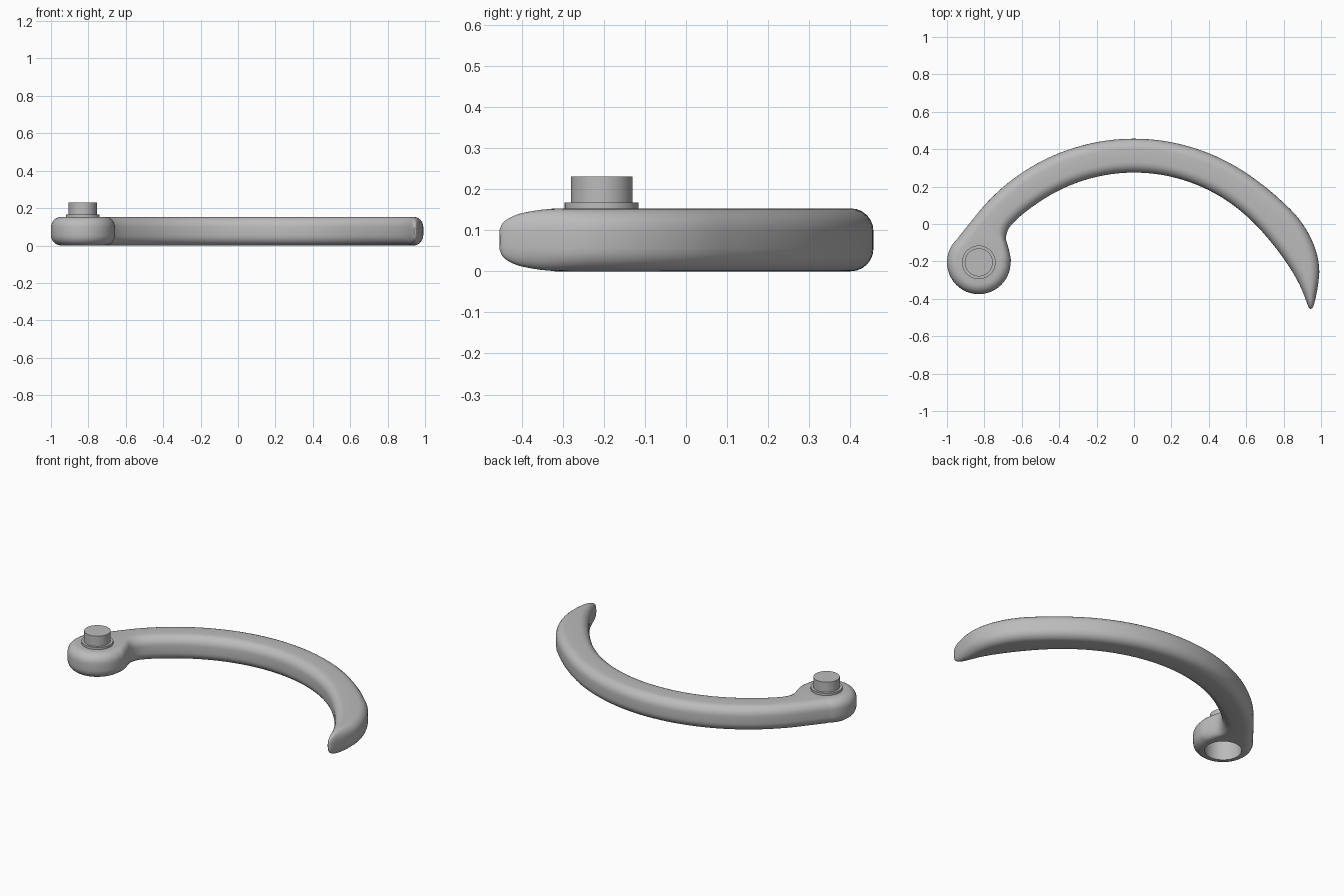
import bpy, bmesh, math
from mathutils import Vector

cube = bpy.data.objects.get("Cube")
if cube:
    bpy.data.objects.remove(cube, do_unlink=True)

grey = bpy.data.materials.new("plain grey")
grey.use_nodes = True
grey.diffuse_color = (0.5, 0.5, 0.5, 1)
grey.node_tree.nodes["Principled BSDF"].inputs["Base Color"].default_value = (0.5, 0.5, 0.5, 1)

TOP = 0.153
MID = TOP / 2
ROUND = 0.055
ARC_Y = -0.62
HEAD = Vector((-0.83, -0.205, 0))
HEAD_R = 0.17


def finish(name, bm):
    bmesh.ops.recalc_face_normals(bm, faces=bm.faces)
    mesh = bpy.data.meshes.new(name)
    bm.to_mesh(mesh)
    bm.free()
    mesh.materials.append(grey)
    obj = bpy.data.objects.new(name, mesh)
    bpy.context.collection.objects.link(obj)
    return obj


def skin(bm, rings):
    """Join closed rings of points into a capped tube."""
    loops = [[bm.verts.new(p) for p in ring] for ring in rings]
    n = len(loops[0])
    for a, b in zip(loops, loops[1:]):
        for i in range(n):
            j = (i + 1) % n
            bm.faces.new((a[i], a[j], b[j], b[i]))
    bm.faces.new(loops[0])
    bm.faces.new(loops[-1])


def lathe(name, profile, centre, sides=64):
    bm = bmesh.new()
    skin(bm, [[centre + Vector((r * math.cos(t), r * math.sin(t), z))
               for t in (2 * math.pi * i / sides for i in range(sides))]
              for r, z in profile])
    return finish(name, bm)


def rounded_section(half_w, half_h, steps=7):
    """Rounded rectangle, as offsets across and up."""
    rx, rz = min(ROUND, half_w * 0.9), min(ROUND, half_h * 0.8)
    points = []
    for q, (sx, sz) in enumerate(((1, 1), (-1, 1), (-1, -1), (1, -1))):
        for k in range(steps):
            t = math.pi / 2 * (q + k / (steps - 1))
            points.append((sx * (half_w - rx) + rx * math.cos(t),
                           sz * (half_h - rz) + rz * math.sin(t)))
    return points


# Arm stations: angle, inner radius, outer radius, half height
KEYS = [(10, 0.956, 0.966, 0.025), (10.4, 0.951, 0.973, 0.04),
        (11.5, 0.947, 0.984, 0.054), (13.2, 0.943, 0.998, 0.065),
        (17, 0.936, 1.03, 0.075), (21.5, 0.926, 1.064, MID),
        (28, 0.912, 1.088, MID), (36, 0.9, 1.094, MID),
        (44, 0.896, 1.083, MID), (54, 0.895, 1.076, MID),
        (90, 0.895, 1.076, MID), (125, 0.895, 1.076, MID),
        (137, 0.899, 1.076, MID), (140, 0.888, 1.076, MID),
        (142, 0.867, 1.076, MID), (144, 0.828, 1.077, MID),
        (147, 0.785, 1.081, MID), (150, 0.768, 1.088, MID)]


def slope(i, c):
    a, b = KEYS[max(i - 1, 0)], KEYS[min(i + 1, len(KEYS) - 1)]
    return (b[c] - a[c]) / (b[0] - a[0])


def station(angle, i):
    """Smooth interpolation between neighbouring keys."""
    a, b = KEYS[i], KEYS[i + 1]
    d = b[0] - a[0]
    t = (angle - a[0]) / d
    return [a[c] * (1 + 2 * t) * (1 - t) ** 2 + slope(i, c) * d * t * (1 - t) ** 2
            + b[c] * t * t * (3 - 2 * t) + slope(i + 1, c) * d * t * t * (t - 1)
            for c in (1, 2, 3)]


# Curved arm
rings = []
for i in range(len(KEYS) - 1):
    a, b = KEYS[i][0], KEYS[i + 1][0]
    steps = max(3, math.ceil((b - a) / 2))
    last = i == len(KEYS) - 2
    for k in range(steps + last):
        angle = a + (b - a) * k / steps
        inner, outer, half_h = station(angle, i)
        c, s = math.cos(math.radians(angle)), math.sin(math.radians(angle))
        centre = (inner + outer) / 2
        rings.append([(c * (centre + u), ARC_Y + s * (centre + u), MID + v)
                      for u, v in rounded_section((outer - inner) / 2, min(half_h, MID))])
bm = bmesh.new()
skin(bm, rings)
arm = finish("curved_arm", bm)

# Round head at the hinge end, and the blind socket beneath it
edge = [(HEAD_R - ROUND + ROUND * math.cos(t), ROUND * math.sin(t))
        for t in (math.pi / 2 * k / 6 for k in range(7))]
head = lathe("head", [(r, ROUND - z) for r, z in reversed(edge)]
             + [(r, TOP - ROUND + z) for r, z in edge], HEAD)
socket = lathe("socket_cutter", [(0.105, -0.05), (0.105, 0.125)], HEAD)
for helper, mode in ((head, 'UNION'), (socket, 'DIFFERENCE')):
    helper.hide_render = True
    mod = arm.modifiers.new(helper.name, 'BOOLEAN')
    mod.operation, mod.object, mod.solver = mode, helper, 'EXACT'
    bpy.context.view_layer.objects.active = arm
    bpy.ops.object.modifier_apply(modifier=mod.name)
    bpy.data.objects.remove(helper, do_unlink=True)

# Stepped pin on top of the head
pin = lathe("pin", [(0.09, TOP - 0.01), (0.09, 0.167), (0.075, 0.167), (0.075, 0.23)], HEAD)

for obj in (arm, pin):
    bpy.ops.object.select_all(action='DESELECT')
    obj.select_set(True)
    bpy.context.view_layer.objects.active = obj
    bpy.ops.object.shade_smooth_by_angle(angle=math.radians(40))
